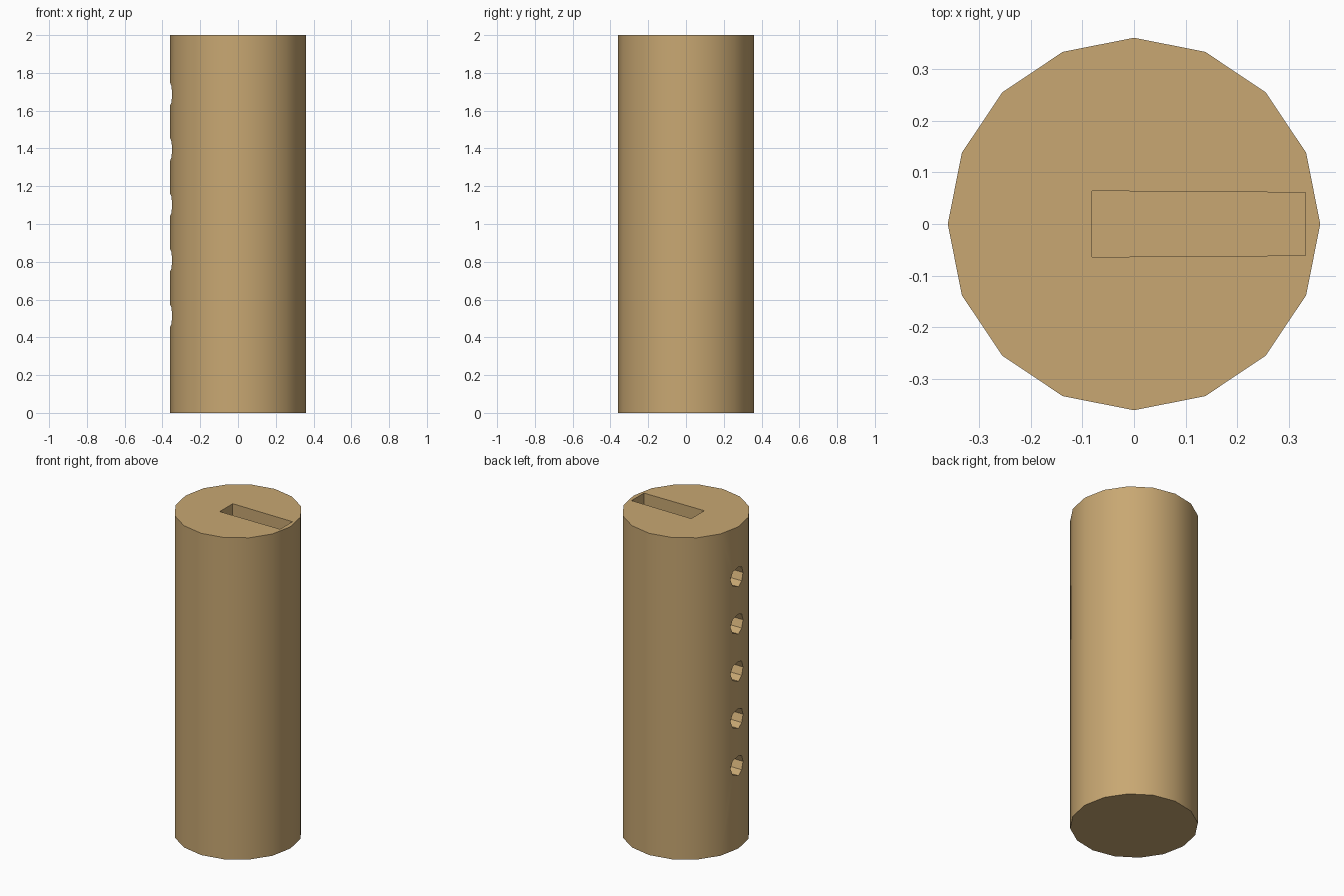
import bpy, math

if "Cube" in bpy.data.objects:
    bpy.data.objects.remove(bpy.data.objects["Cube"])

R, H = 0.361, 2.0

# main barrel
bpy.ops.mesh.primitive_cylinder_add(vertices=16, radius=R, depth=H, location=(0, 0, H / 2))
barrel = bpy.context.object
barrel.name = "lock_barrel"
mat = bpy.data.materials.new("brass")
mat.diffuse_color = (0.58, 0.39, 0.17, 1)
mat.use_nodes = True
mat.node_tree.nodes["Principled BSDF"].inputs["Base Color"].default_value = mat.diffuse_color
barrel.data.materials.append(mat)


def cut(cutter):
    """Subtract a cutter from the barrel and delete it."""
    mod = barrel.modifiers.new("cut", 'BOOLEAN')
    mod.operation = 'DIFFERENCE'
    mod.solver = 'EXACT'
    mod.object = cutter
    bpy.context.view_layer.objects.active = barrel
    bpy.ops.object.modifier_apply(modifier=mod.name)
    bpy.data.objects.remove(cutter)


# key slot open at the top, very slightly tapered
floor, top = 0.3, 2.1
outline = [(-0.081, -0.064), (0.332, -0.061), (0.332, 0.061), (-0.081, 0.064)]
verts = [(x, y, z) for z in (floor, top) for x, y in outline]
faces = [(3, 2, 1, 0), (4, 5, 6, 7)]
faces += [(i, (i + 1) % 4, (i + 1) % 4 + 4, i + 4) for i in range(4)]
mesh = bpy.data.meshes.new("key_slot_cutter")
mesh.from_pydata(verts, [], faces)
slot = bpy.data.objects.new("key_slot_cutter", mesh)
bpy.context.collection.objects.link(slot)
cut(slot)

# five pin holes running from the left side into the slot
for i in range(5):
    bpy.ops.mesh.primitive_cylinder_add(vertices=8, radius=0.062, depth=0.5,
                                        location=(-0.27, 0, 0.514 + 0.2935 * i),
                                        rotation=(0, math.pi / 2, 0))
    cut(bpy.context.object)

# soft shading around the barrel, crisp edges elsewhere
bpy.ops.object.select_all(action='DESELECT')
barrel.select_set(True)
bpy.context.view_layer.objects.active = barrel
bpy.ops.object.shade_smooth_by_angle(angle=math.radians(30))
